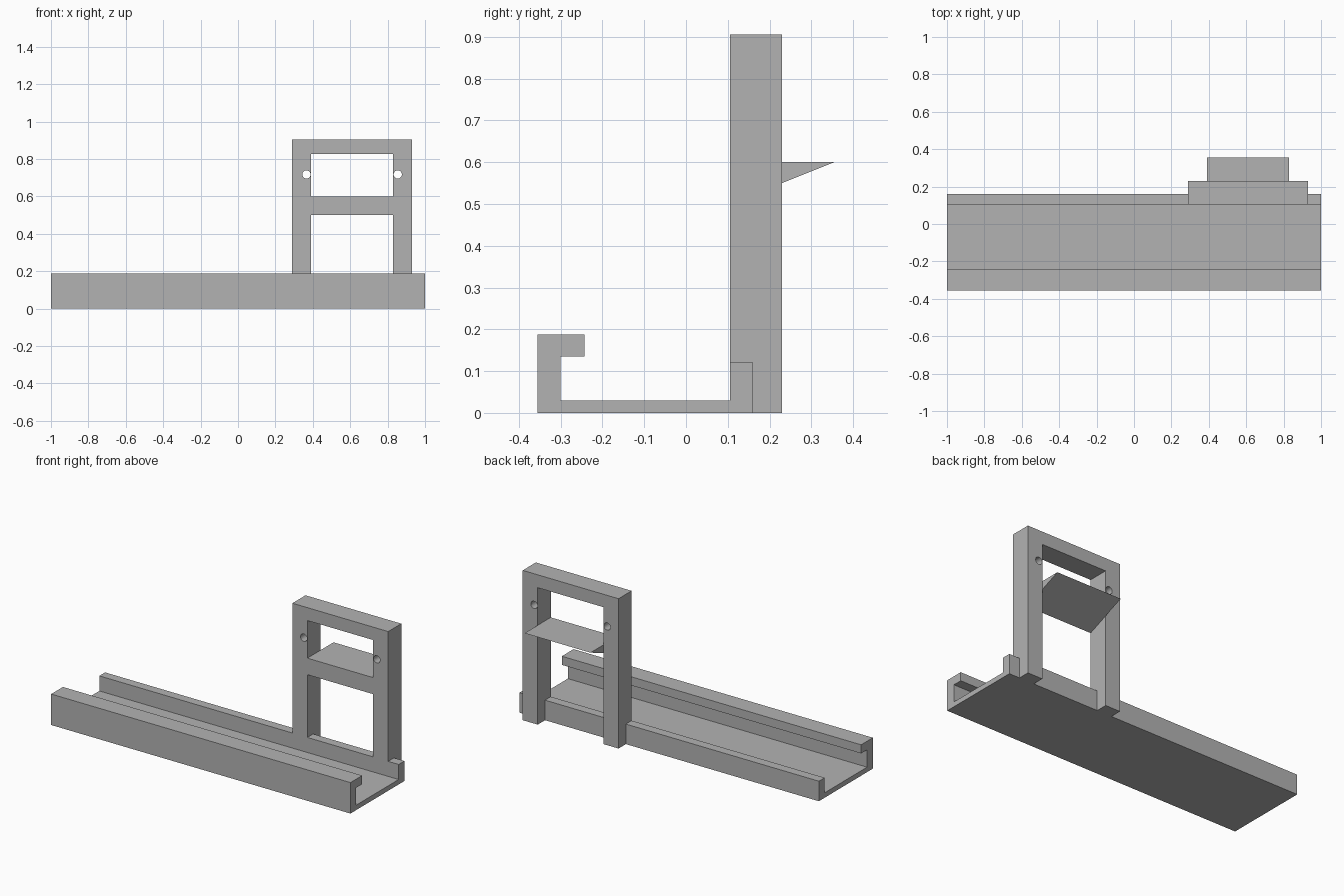
import bpy
import bmesh
from mathutils import Vector

if "Cube" in bpy.data.objects:
    bpy.data.objects.remove(bpy.data.objects["Cube"], do_unlink=True)

grey = bpy.data.materials.new("plain_grey")
grey.use_nodes = True
colour = (0.45, 0.45, 0.45, 1)
grey.diffuse_color = colour
grey.node_tree.nodes["Principled BSDF"].inputs["Base Color"].default_value = colour


def prism(name, outline, direction):
    """Extrude a closed outline along a direction into a flat-sided solid."""
    bm = bmesh.new()
    face = bm.faces.new([bm.verts.new(p) for p in outline])
    extruded = bmesh.ops.extrude_face_region(bm, geom=[face], use_keep_orig=True)
    moved = [v for v in extruded["geom"] if isinstance(v, bmesh.types.BMVert)]
    bmesh.ops.translate(bm, verts=moved, vec=Vector(direction))
    bmesh.ops.recalc_face_normals(bm, faces=bm.faces)
    mesh = bpy.data.meshes.new(name)
    bm.to_mesh(mesh)
    bm.free()
    mesh.materials.append(grey)
    obj = bpy.data.objects.new(name, mesh)
    bpy.context.collection.objects.link(obj)
    return obj


# Long channel with a tall hooked front wall and a low back wall
channel = [(-0.355, 0), (0.16, 0), (0.16, 0.121), (0.105, 0.121), (0.105, 0.03),
           (-0.30, 0.03), (-0.30, 0.135), (-0.243, 0.135), (-0.243, 0.187), (-0.355, 0.187)]
prism("base_channel", [(-1, y, z) for y, z in channel], (2, 0, 0))

# Upright frame: two posts joined by a top beam
left, right, post = 0.29, 0.93, 0.10
front, depth = 0.105, 0.125
top, beam_bottom = 0.905, 0.827
arch = [(left, 0), (left + post, 0), (left + post, beam_bottom), (right - post, beam_bottom),
        (right - post, 0), (right, 0), (right, top), (left, top)]
frame = prism("upright_frame", [(x, front, z) for x, z in arch], (0, depth, 0))

# Round holes through the posts
for side, x in (("right", 0.366), ("left", 0.854)):
    bpy.ops.mesh.primitive_cylinder_add(vertices=32, radius=0.022, depth=0.4,
                                        location=(x, front + depth / 2, 0.717),
                                        rotation=(1.570796, 0, 0))
    cutter = bpy.context.object
    cutter.name = side + "_hole_cutter"
    cutter.data.materials.append(grey)
    cutter.hide_render = True
    cutter.hide_set(True)
    cutter.display_type = 'WIRE'
    cut = frame.modifiers.new(side + "_hole", 'BOOLEAN')
    cut.operation = 'DIFFERENCE'
    cut.solver = 'EXACT'
    cut.object = cutter

# Wedge shelf between the posts, tapering out behind them
wedge = [(front, 0.5), (front, 0.6), (0.355, 0.6)]
prism("wedge_shelf", [(left + post, y, z) for y, z in wedge], (right - left - 2 * post, 0, 0))
